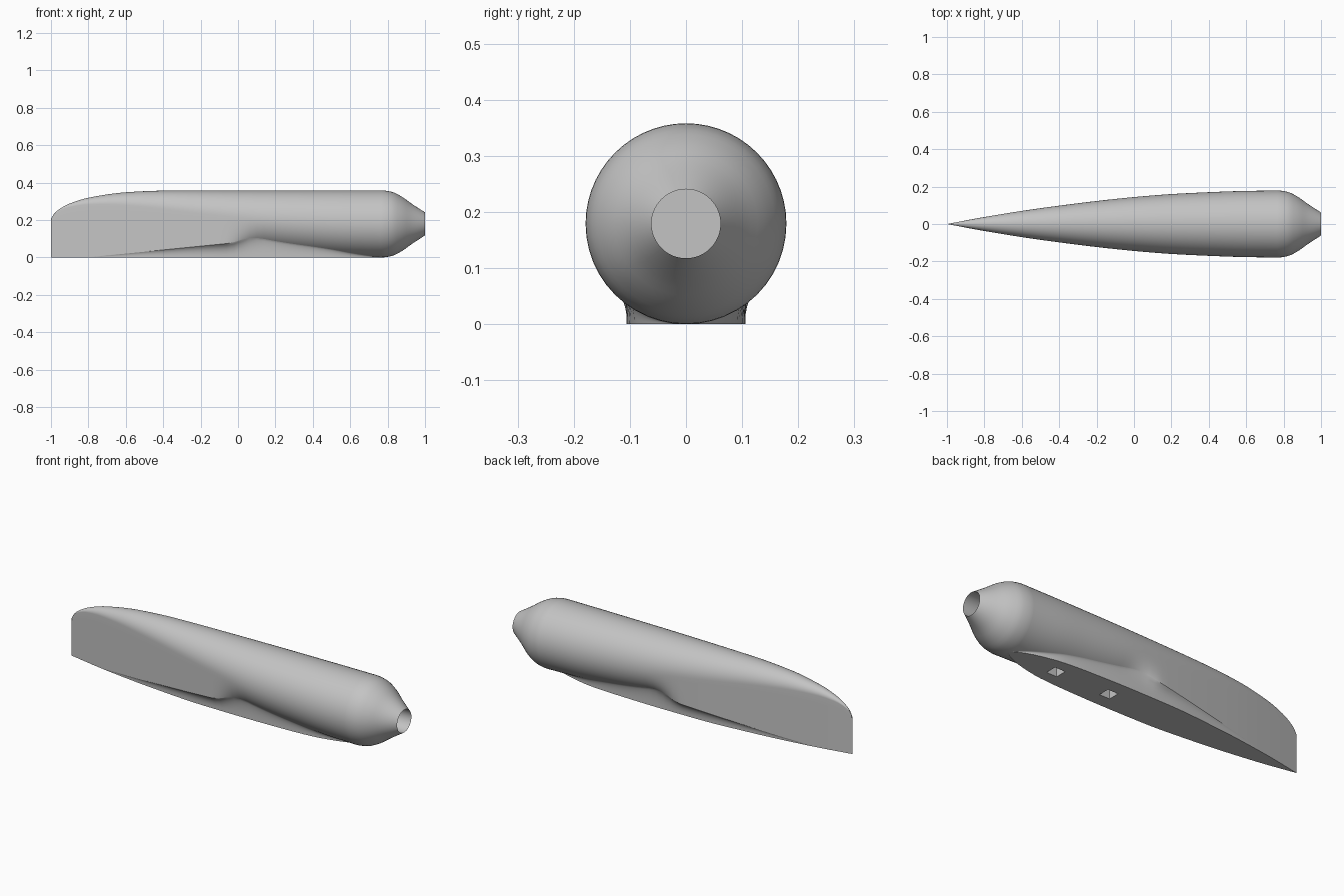
import bpy, bmesh, math
from mathutils import Vector

cube = bpy.data.objects.get("Cube")
if cube:
    bpy.data.objects.remove(cube, do_unlink=True)

grey = bpy.data.materials.new("plain_grey")
grey.use_nodes = True
grey.diffuse_color = (0.55, 0.55, 0.55, 1)
grey.node_tree.nodes["Principled BSDF"].inputs["Base Color"].default_value = (0.55, 0.55, 0.55, 1)

# Side profile (top height) and plan outlines (body and floor half widths) along x
TOP = [(-1, .205), (-.985, .232), (-.95, .262), (-.9, .288), (-.8, .319), (-.6, .348),
       (-.4, .357), (-.2, .358), (.77, .358), (.82, .351), (.87, .328), (.93, .286), (1, .2405)]
WIDTH = [(-1, 0), (-.8, .037), (-.6, .07), (-.4, .098), (-.2, .123), (0, .144),
         (.2, .16), (.4, .17), (.6, .177), (.77, .179)]
FLOOR = [(-1, 0), (-.77, .042), (-.45, .082), (-.14, .104), (.1, .106), (.35, .101),
         (.5, .092), (.62, .07), (.7, .046), (.75, .02), (.77, 0)]


def curve(table, x):
    """Smooth interpolation that never overshoots."""
    n = len(table) - 1
    d = [(table[i + 1][1] - table[i][1]) / (table[i + 1][0] - table[i][0]) for i in range(n)]

    def slope(i):
        if i in (0, n):
            return d[min(i, n - 1)]
        a, b = d[i - 1], d[i]
        return 2 * a * b / (a + b) if a * b > 0 else 0

    i = next((k for k in range(n) if x <= table[k + 1][0]), n - 1)
    (x0, y0), (x1, y1) = table[i], table[i + 1]
    h = x1 - x0
    t = min(1, (x - x0) / h)
    return (y0 * (1 + 2 * t) * (1 - t) ** 2 + y1 * t * t * (3 - 2 * t)
            + h * slope(i) * t * (1 - t) ** 2 + h * slope(i + 1) * t * t * (t - 1))


ARC, SIDE, FILLET = 14, 12, 6


def section(x):
    """Round top, slab or round side, then a concave run down to the flat floor."""
    top = curve(TOP, x)
    tail = x >= .77
    w = top - .179 if tail else curve(WIDTH, x)
    p = 0 if tail else curve(FLOOR, x)
    centre = top - w
    half = [(w * math.sin(a), centre + w * math.cos(a))
            for a in (math.pi / 2 * k / ARC for k in range(ARC))]
    # Slab sides at the nose blend to a round body further back
    t = max(0, min(1, (x + .05) / .2))
    t = t * t * (3 - 2 * t)
    touch = min(w, p * 1.1)
    round_end = centre - math.sqrt(max(0, w * w - touch * touch))
    end = (1 - t) * max(0, .1 * (x + .8)) + t * max(0, round_end)
    drop = centre - end
    for k in range(SIDE + 1):
        s = drop * math.sin(math.pi / 2 * k / SIDE)
        arc = math.sqrt(max(0, w * w - s * s))
        half.append((w * (1 - t) + arc * t, centre - s))
    # Concave underside
    y0, base = half[-1][0], end if tail else 0
    for k in range(1, FILLET + 1):
        u = k / FILLET
        half.append(((1 - u) ** 2 * y0 + (1 - (1 - u) ** 2) * p,
                     (1 - u) ** 2 * end + 2 * u * (1 - u) * (base + (end - base) * .7) + u * u * base))
    return half + [(-y, z) for y, z in reversed(half[1:])]


# Stations are closer together at the nose and tail
xs = [-1, -.995, -.985, -.97, -.95, -.925]
xs += [-.9 + .04 * k for k in range(40)]
xs += [.7, .715, .73, .74, .75, .758, .765, .77]
xs += [.77 + .23 * k / 14 for k in range(1, 15)]

bm = bmesh.new()
rings = [[bm.verts.new((x, y, z)) for y, z in section(x)] for x in xs]
# Blind bore in the tail
rings.append([bm.verts.new((.66, v.co.y, v.co.z)) for v in rings[-1]])
for a, b in zip(rings, rings[1:]):
    for i in range(len(a)):
        j = (i + 1) % len(a)
        bm.faces.new((a[i], a[j], b[j], b[i]))
bm.faces.new(rings[-1])
bmesh.ops.remove_doubles(bm, verts=bm.verts, dist=1e-5)
bmesh.ops.dissolve_degenerate(bm, edges=bm.edges, dist=1e-6)
bmesh.ops.recalc_face_normals(bm, faces=bm.faces)
mesh = bpy.data.meshes.new("body")
bm.to_mesh(mesh)
bm.free()
body = bpy.data.objects.new("body", mesh)
bpy.context.collection.objects.link(body)
mesh.materials.append(grey)

# Two square sockets cut in the floor
for name, x in (("rear_socket_cutter", .48), ("front_socket_cutter", .155)):
    bpy.ops.mesh.primitive_cube_add(size=1, location=(x, 0, .04))
    cutter = bpy.context.object
    cutter.name = name
    cutter.scale = (.062, .062, .14)
    cutter.data.materials.append(grey)
    cutter.hide_render = True
    cutter.hide_viewport = False
    cut = body.modifiers.new(name, 'BOOLEAN')
    cut.operation = 'DIFFERENCE'
    cut.solver = 'EXACT'
    cut.object = cutter
    bpy.ops.object.select_all(action='DESELECT')
    body.select_set(True)
    bpy.context.view_layer.objects.active = body
    bpy.ops.object.modifier_apply(modifier=name)
    bpy.data.objects.remove(cutter, do_unlink=True)

bpy.ops.object.shade_smooth_by_angle(angle=math.radians(30))
